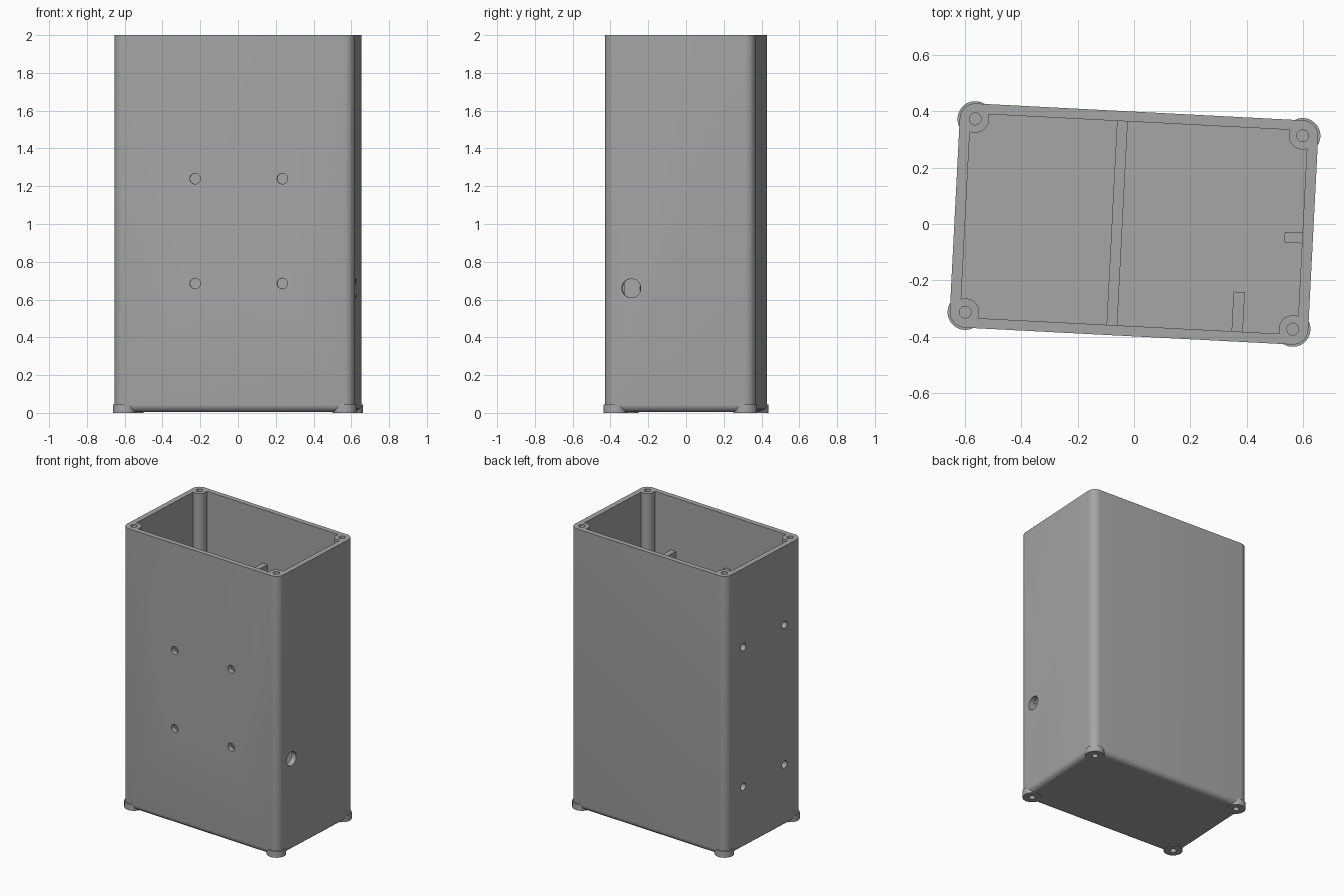
import bpy
import bmesh
import math
from mathutils import Matrix, Vector

if "Cube" in bpy.data.objects:
    bpy.data.objects.remove(bpy.data.objects["Cube"])

HEIGHT, BASE, FLOOR = 2.0, 0.004, 0.04
OUT_X, OUT_Y = 0.638, 0.399        # outer half sizes
IN_X, IN_Y = 0.6, 0.363            # inner half sizes
CORNER = 0.055                     # outer corner radius
POST_X, POST_Y = OUT_X - CORNER, OUT_Y - CORNER
POST_R, SCREW_R = 0.049, 0.021
FOOT_R, FOOT_H = 0.063, 0.045
RIB_TOP = 1.62
TURN = math.radians(-2.95)
SIGNS = [(1, 1), (-1, 1), (-1, -1), (1, -1)]

grey = bpy.data.materials.new("grey plastic")
grey.use_nodes = True
COLOUR = (0.38, 0.38, 0.38, 1)
grey.diffuse_color = COLOUR
grey.node_tree.nodes["Principled BSDF"].inputs["Base Color"].default_value = COLOUR


def finish(name, bm):
    bmesh.ops.recalc_face_normals(bm, faces=bm.faces)
    mesh = bpy.data.meshes.new(name)
    bm.to_mesh(mesh)
    bm.free()
    mesh.materials.append(grey)
    obj = bpy.data.objects.new(name, mesh)
    bpy.context.collection.objects.link(obj)
    return obj


def prism(name, outline, z0, z1, bottom_round=0):
    bm = bmesh.new()
    face = bm.faces.new([bm.verts.new((x, y, z0)) for x, y in outline])
    top = bmesh.ops.extrude_face_region(bm, geom=[face], use_keep_orig=True)
    moved = [v for v in top["geom"] if isinstance(v, bmesh.types.BMVert)]
    bmesh.ops.translate(bm, verts=moved, vec=(0, 0, z1 - z0))
    if bottom_round:
        rim = [e for e in bm.edges if all(abs(v.co.z - z0) < 1e-5 for v in e.verts)]
        bmesh.ops.bevel(bm, geom=rim, offset=bottom_round, segments=6,
                        profile=0.5, affect='EDGES')
    return finish(name, bm)


def block(name, x0, x1, y0, y1, z0, z1):
    return prism(name, [(x0, y0), (x1, y0), (x1, y1), (x0, y1)], z0, z1)


def rod(name, centre, radius, length, axis='Z', sides=32):
    bm = bmesh.new()
    turn = Vector((1, 0, 0) if axis == 'X' else (0, 1, 0) if axis == 'Y' else (0, 0, 1))
    spin = Vector((0, 0, 1)).rotation_difference(turn).to_matrix().to_4x4()
    bmesh.ops.create_cone(bm, cap_ends=True, segments=sides, radius1=radius,
                          radius2=radius, depth=length,
                          matrix=Matrix.Translation(centre) @ spin)
    return finish(name, bm)


def cut(obj, cutters):
    for cutter in cutters:
        mod = obj.modifiers.new("cut", 'BOOLEAN')
        mod.operation, mod.solver, mod.object = 'DIFFERENCE', 'EXACT', cutter
    bpy.context.view_layer.update()
    graph = bpy.context.evaluated_depsgraph_get()
    mesh = bpy.data.meshes.new_from_object(obj.evaluated_get(graph))
    obj.modifiers.clear()
    obj.data = mesh


def outer_outline(steps=10):
    points = []
    for quarter, (sx, sy) in enumerate(SIGNS):
        for i in range(steps + 1):
            a = (quarter + i / steps) * math.pi / 2
            points.append((sx * POST_X + CORNER * math.cos(a),
                           sy * POST_Y + CORNER * math.sin(a)))
    return points


def cavity_outline(steps=16):
    # Rectangle whose corners curve inward around the screw posts
    ax = math.asin((IN_X - POST_X) / POST_R)
    ay = math.asin((IN_Y - POST_Y) / POST_R)
    start, end = math.pi * 1.5 + ax, math.pi - ay
    points = []
    for sx, sy in SIGNS:
        arc = []
        for i in range(steps + 1):
            a = start + (end - start) * i / steps
            arc.append((sx * (POST_X + POST_R * math.cos(a)),
                        sy * (POST_Y + POST_R * math.sin(a))))
        points += arc if sx * sy > 0 else arc[::-1]
    return points


# Hollow case with screw posts in its corners
case = prism("case", outer_outline(), BASE, HEIGHT, bottom_round=0.04)
cutters = [prism("cavity_cutter", cavity_outline(), FLOOR, HEIGHT + 0.1)]

# Blind screw holes, top and bottom, and mounting feet
feet = []
for sx, sy in SIGNS:
    x, y = sx * POST_X, sy * POST_Y
    cutters.append(rod("top_screw_cutter", (x, y, HEIGHT), SCREW_R, 0.4))
    low = rod("foot_screw_cutter", (x, y, 0), SCREW_R, 0.4)
    cutters.append(low)
    foot = rod("foot", (x, y, FOOT_H / 2), FOOT_R, FOOT_H, sides=40)
    cut(foot, [low])
    feet.append(foot)

# Holes through the front wall, right-hand wall and opposite side wall
for x in (-0.207, 0.256):
    for z in (0.685, 1.24):
        cutters.append(rod("front_hole_cutter", (x, -OUT_Y, z), 0.028, 0.16, 'Y'))
for y in (-0.216, 0.216):
    for z in (0.445, 1.44):
        cutters.append(rod("side_hole_cutter", (-OUT_X, y, z), 0.026, 0.16, 'X'))
cutters.append(rod("cable_hole_cutter", (OUT_X, -0.257, 0.66), 0.05, 0.12, 'X'))
cut(case, cutters)
for cutter in cutters:
    bpy.data.objects.remove(cutter)

# Inner partition and board guides
ribs = [
    block("partition", -0.079, -0.041, -IN_Y - 0.01, IN_Y + 0.01, FLOOR - 0.01, RIB_TOP),
    block("front_guide", 0.366, 0.406, -IN_Y - 0.01, -0.222, FLOOR - 0.01, RIB_TOP),
    block("side_guide", 0.537, IN_X + 0.01, -0.038, 0.0, FLOOR - 0.01, RIB_TOP),
]

# Smooth the round surfaces and set the slight turn of the whole case
for obj in [case] + feet + ribs:
    obj.rotation_euler.z = TURN
    bpy.ops.object.select_all(action='DESELECT')
    obj.select_set(True)
    bpy.context.view_layer.objects.active = obj
    bpy.ops.object.shade_smooth_by_angle(angle=math.radians(30))
